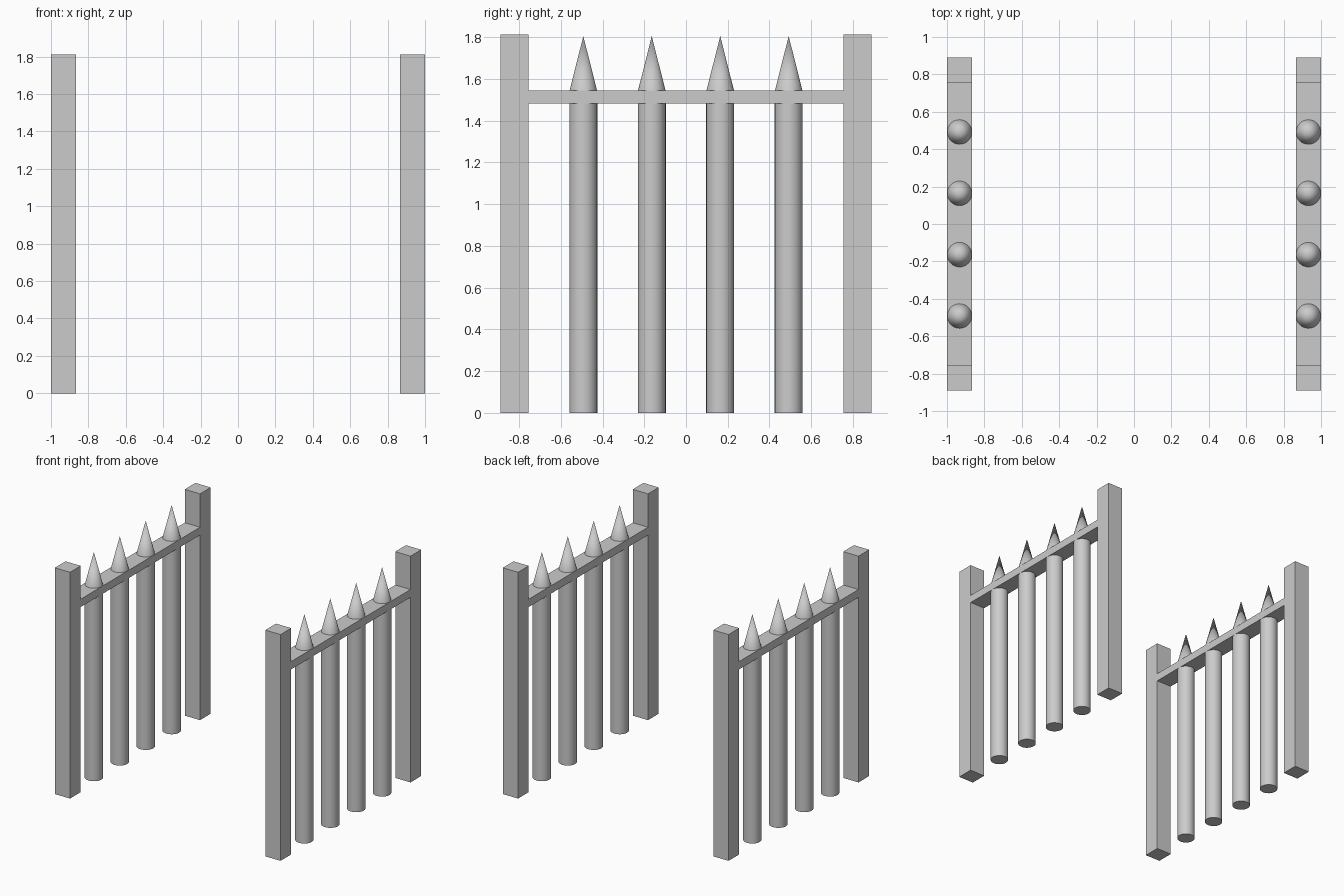
import bpy, math

if "Cube" in bpy.data.objects:
    bpy.data.objects.remove(bpy.data.objects["Cube"])

POST = 0.135          # post and rail thickness
SIDE_X = 1 - POST / 2  # centre line of each fence panel
POST_Y = 0.822
POST_H = 1.812
RAIL_LO, RAIL_HI = 1.482, 1.545
R = 0.067             # picket radius
TIP = 1.805


def box(name, centre, size):
    bpy.ops.mesh.primitive_cube_add(size=1, location=centre)
    o = bpy.context.object
    o.name = name
    o.scale = size
    bpy.ops.object.transform_apply(location=False, rotation=False, scale=True)
    return o


def round_part(name, x, y, z0, z1, top_radius):
    bpy.ops.mesh.primitive_cone_add(vertices=32, radius1=R, radius2=top_radius,
                                    depth=z1 - z0, location=(x, y, (z0 + z1) / 2))
    o = bpy.context.object
    o.name = name
    bpy.ops.object.shade_smooth_by_angle(angle=math.radians(30))
    return o


for side, x in (("left", -SIDE_X), ("right", SIDE_X)):
    # square end posts
    for end, y in (("front", -POST_Y), ("back", POST_Y)):
        box(f"{side}_{end}_post", (x, y, POST_H / 2), (POST, POST, POST_H))
    # flat rail between the posts
    box(f"{side}_rail", (x, 0, (RAIL_LO + RAIL_HI) / 2),
        (POST, 2 * POST_Y - POST, RAIL_HI - RAIL_LO))
    # round pickets with pointed tips
    for i in range(4):
        y = (i - 1.5) * 0.328
        round_part(f"{side}_picket_{i + 1}", x, y, 0, RAIL_HI - 0.005, R)
        round_part(f"{side}_spike_{i + 1}", x, y, RAIL_HI - 0.005, TIP, 0)
